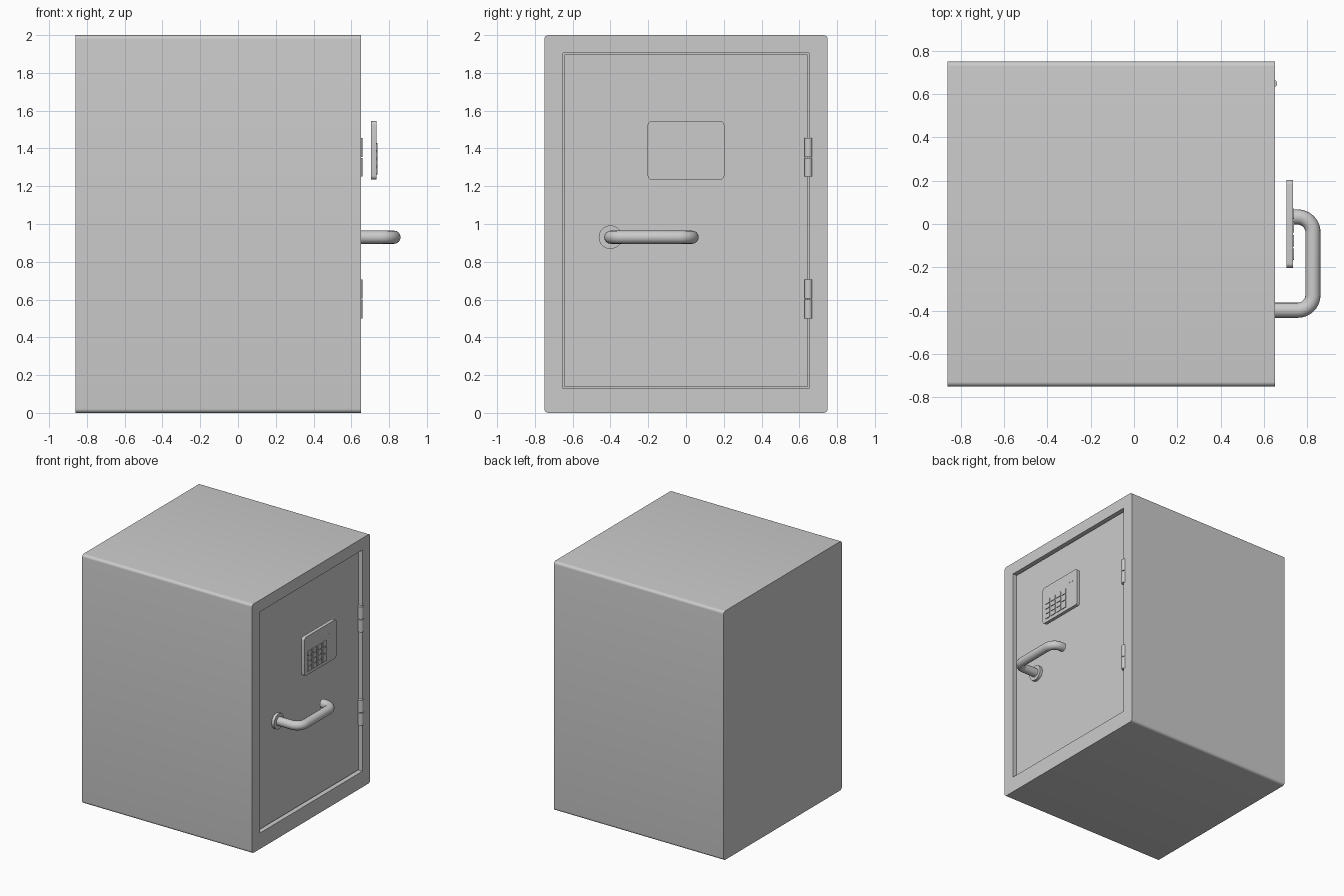
import bpy, bmesh
from math import sin, cos, pi, radians
from mathutils import Vector, Matrix

if "Cube" in bpy.data.objects:
    bpy.data.objects.remove(bpy.data.objects["Cube"])


def finish(obj):
    bpy.ops.object.select_all(action='DESELECT')
    obj.select_set(True)
    bpy.context.view_layer.objects.active = obj
    bpy.ops.object.shade_smooth_by_angle(angle=radians(35))


def add_object(name, bm):
    mesh = bpy.data.meshes.new(name)
    bmesh.ops.recalc_face_normals(bm, faces=bm.faces)
    bm.to_mesh(mesh)
    bm.free()
    obj = bpy.data.objects.new(name, mesh)
    bpy.context.collection.objects.link(obj)
    return obj


def slab(name, x, y, z, r=0.0, seg=6):
    """Rectangle in the yz plane with rounded corners, extruded along x."""
    bm = bmesh.new()
    pts = []
    corners = [(y[1] - r, z[1] - r), (y[0] + r, z[1] - r),
               (y[0] + r, z[0] + r), (y[1] - r, z[0] + r)]
    for i, (cy, cz) in enumerate(corners):
        for k in range(seg + 1 if r else 1):
            a = (i + k / seg) * pi / 2
            pts.append((x[0], cy + r * cos(a), cz + r * sin(a)))
    face = bm.faces.new([bm.verts.new(p) for p in pts])
    out = bmesh.ops.extrude_face_region(bm, geom=[face])
    new = [v for v in out['geom'] if isinstance(v, bmesh.types.BMVert)]
    bmesh.ops.translate(bm, verts=new, vec=(x[1] - x[0], 0, 0))
    obj = add_object(name, bm)
    finish(obj)
    return obj


def cylinder(name, centre, radius, length, axis):
    bm = bmesh.new()
    rot = Vector((0, 0, 1)).rotation_difference(Vector(axis)).to_matrix().to_4x4()
    bmesh.ops.create_cone(bm, cap_ends=True, segments=32, radius1=radius,
                          radius2=radius, depth=length,
                          matrix=Matrix.Translation(centre) @ rot)
    obj = add_object(name, bm)
    finish(obj)
    return obj


# Cabinet with a door pocket cut into the +x face
body = slab("cabinet", (-0.86, 0.65), (-0.75, 0.75), (0, 2), 0.022)
cutter = slab("pocket_cutter", (0.55, 0.8), (-0.652, 0.652), (0.128, 1.905))
mod = body.modifiers.new("pocket", 'BOOLEAN')
mod.object, mod.operation, mod.solver = cutter, 'DIFFERENCE', 'EXACT'
bpy.context.view_layer.objects.active = body
bpy.ops.object.modifier_apply(modifier="pocket")
bpy.data.objects.remove(cutter)
finish(body)

# Door panel, set slightly back
slab("door", (0.55, 0.622), (-0.644, 0.644), (0.136, 1.897))

# Two hinges, each with two knuckles
for h, zc in enumerate((0.603, 1.353)):
    for k, s in enumerate((-1, 1)):
        cylinder(f"hinge_{h}_{k}", (0.639, 0.648, zc + s * 0.0525),
                 0.021, 0.099, (0, 0, 1))

# Keypad plate
slab("keypad_plate", (0.705, 0.733), (-0.203, 0.203), (1.235, 1.545), 0.022)

# Number keys: four rows of three
for row in range(4):
    for col in range(3):
        y0, z0 = -0.166 + 0.063 * col, 1.263 + 0.042 * row
        slab(f"key_{row}_{col}", (0.73, 0.739), (y0, y0 + 0.052),
             (z0, z0 + 0.036), 0.004, 3)

# Column of function keys
for i, z in enumerate([(1.263, 1.321), (1.329, 1.375), (1.383, 1.428)]):
    slab(f"function_key_{i}", (0.73, 0.739), (0.024, 0.072), z, 0.004, 3)

# Indicator lights
for i in range(3):
    cylinder(f"indicator_{i}", (0.733, 0.08 + 0.034 * i, 1.46), 0.004, 0.003, (1, 0, 0))

# Handle rosette on the door
cylinder("handle_rosette", (0.63, -0.4, 0.93), 0.062, 0.03, (1, 0, 0))

# Bent tube handle
xo, ya, yb, r = 0.826, -0.398, 0.032, 0.07
path = [(0.62, ya)]
for i in range(11):
    a = -pi / 2 + i / 10 * pi / 2
    path.append((xo - r + r * cos(a), ya + r + r * sin(a)))
for i in range(11):
    a = i / 10 * pi / 2
    path.append((xo - r + r * cos(a), yb - r + r * sin(a)))
path.append((0.728, yb))
curve = bpy.data.curves.new("handle", 'CURVE')
curve.dimensions = '3D'
curve.bevel_depth, curve.bevel_resolution = 0.035, 6
curve.use_fill_caps = True
spline = curve.splines.new('POLY')
spline.points.add(len(path) - 1)
for p, (x, y) in zip(spline.points, path):
    p.co = (x, y, 0.93, 1)
handle = bpy.data.objects.new("handle", curve)
bpy.context.collection.objects.link(handle)
bpy.ops.object.select_all(action='DESELECT')
handle.select_set(True)
bpy.context.view_layer.objects.active = handle
bpy.ops.object.convert(target='MESH')
finish(bpy.context.view_layer.objects.active)
